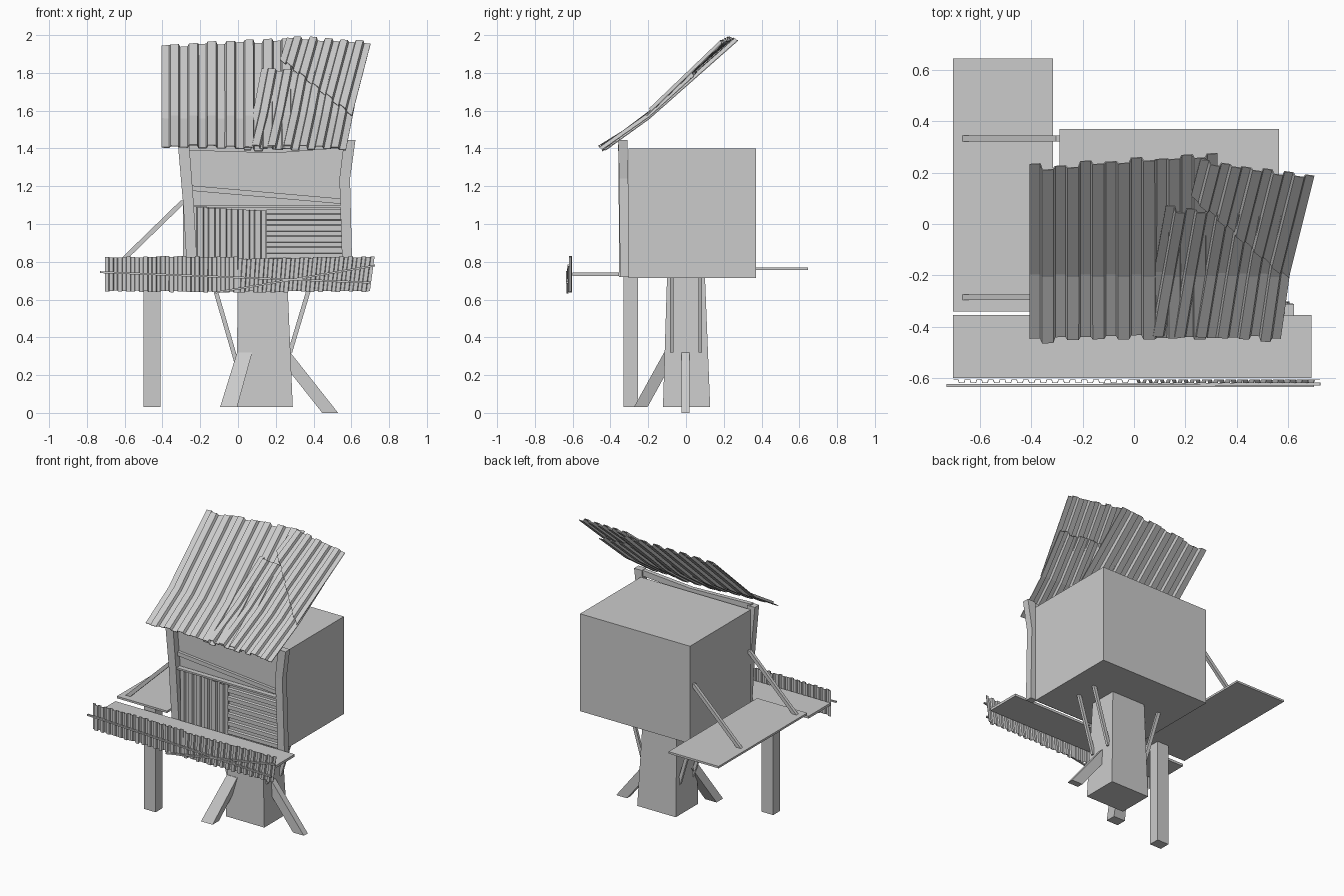
import bpy, bmesh, random
from mathutils import Vector

random.seed(4)


def finish(name, bm):
    bmesh.ops.recalc_face_normals(bm, faces=bm.faces)
    me = bpy.data.meshes.new(name)
    bm.to_mesh(me)
    bm.free()
    ob = bpy.data.objects.new(name, me)
    bpy.context.collection.objects.link(ob)
    return ob


def prism(name, rings):
    """Timber lofted through level rectangles: (x, y, z, half_x, half_y)."""
    bm = bmesh.new()
    loops = [[bm.verts.new((x + sx * hx, y + sy * hy, z))
              for sx, sy in ((-1, -1), (1, -1), (1, 1), (-1, 1))]
             for x, y, z, hx, hy in rings]
    for a, b in zip(loops, loops[1:]):
        for i in range(4):
            j = (i + 1) % 4
            bm.faces.new((a[i], a[j], b[j], b[i]))
    bm.faces.new(loops[0])
    bm.faces.new(loops[-1])
    return finish(name, bm)


def box(name, x0, x1, y0, y1, z0, z1):
    c = ((x0 + x1) / 2, (y0 + y1) / 2)
    h = ((x1 - x0) / 2, (y1 - y0) / 2)
    return prism(name, [(*c, z0, *h), (*c, z1, *h)])


def bar(name, a, b, w, d):
    """Square-ended bar from a to b."""
    a, b = Vector(a), Vector(b)
    bm = bmesh.new()
    bmesh.ops.create_cube(bm, size=1)
    bmesh.ops.scale(bm, vec=(w, d, (b - a).length), verts=bm.verts)
    ob = finish(name, bm)
    ob.rotation_mode = 'QUATERNION'
    ob.rotation_quaternion = (b - a).to_track_quat('Z', 'Y')
    ob.location = (a + b) / 2
    return ob


def corrugated(name, rows, n, amp, jitter=0.0, thick=0.005):
    """Ribbed sheet: rows are (left, right) points, n ribs across."""
    rows = [(Vector(a), Vector(b)) for a, b in rows]
    along = (rows[-1][0] - rows[0][0]).normalized()
    nrm = (rows[0][1] - rows[0][0] + rows[-1][1] - rows[-1][0]).cross(along).normalized()
    bm = bmesh.new()
    cols = []
    for i in range(n):
        j0, j1 = random.uniform(-jitter, jitter), random.uniform(-jitter, jitter)
        h = amp if i % 2 else -amp
        for f in (0.08, 0.92):
            col = []
            for k, (a, b) in enumerate(rows):
                p = a.lerp(b, (i + f) / n) + nrm * h
                if k == 0:
                    p += along * j0
                if k == len(rows) - 1:
                    p += along * j1
                col.append(bm.verts.new(p))
            cols.append(col)
    for a, b in zip(cols, cols[1:]):
        for k in range(len(rows) - 1):
            bm.faces.new((a[k], b[k], b[k + 1], a[k + 1]))
    ob = finish(name, bm)
    m = ob.modifiers.new("thickness", 'SOLIDIFY')
    m.thickness = thick
    m.offset = 0
    return ob


# cabin and the trunk it stands on
box("cabin", -0.29, 0.565, -0.305, 0.37, 0.715, 1.40)
prism("trunk", [(0.14, 0.003, 0.03, 0.15, 0.125), (0.13, 0, 0.73, 0.13, 0.10)])

# stabilising legs and deck post
prism("side_leg", [(0.488, -0.003, 0.0, 0.042, 0.022), (0.235, -0.003, 0.32, 0.042, 0.022)])
prism("front_leg", [(-0.05, -0.24, 0.03, 0.045, 0.036), (0.035, -0.08, 0.32, 0.04, 0.036)])
box("deck_post", -0.50, -0.41, -0.33, -0.255, 0.03, 0.755)

# thin braces between trunk and cabin floor
for i, y in enumerate((-0.075, 0.075)):
    prism(f"left_brace_{i}", [(0.0, y, 0.24, 0.012, 0.009), (-0.14, y, 0.72, 0.012, 0.009)])
    prism(f"right_brace_{i}", [(0.275, y, 0.32, 0.012, 0.009), (0.395, y, 0.72, 0.012, 0.009)])

# decks with slanting stays to the cabin wall
box("front_deck", -0.705, 0.69, -0.60, -0.355, 0.725, 0.742)
box("side_deck", -0.705, -0.315, -0.34, 0.645, 0.757, 0.771)
for i, y in enumerate((-0.285, 0.333)):
    prism(f"deck_stay_{i}", [(-0.655, y, 0.765, 0.018, 0.011), (-0.285, y, 1.125, 0.018, 0.011)])

# bent porch posts and beams
prism("left_porch_post", [(-0.24, -0.33, 0.72, 0.028, 0.024), (-0.262, -0.332, 1.10, 0.028, 0.024),
                          (-0.288, -0.335, 1.42, 0.03, 0.024)])
prism("right_porch_post", [(0.58, -0.325, 0.72, 0.026, 0.024), (0.565, -0.33, 1.24, 0.028, 0.024),
                           (0.592, -0.335, 1.445, 0.03, 0.024)])
bar("top_beam_left", (-0.28, -0.335, 1.41), (0.2, -0.335, 1.395), 0.03, 0.04)
bar("top_beam_right", (0.19, -0.335, 1.395), (0.59, -0.335, 1.425), 0.03, 0.04)
bar("slanted_plank", (-0.25, -0.318, 1.19), (0.55, -0.318, 1.12), 0.02, 0.028)
bar("window_sill", (-0.25, -0.33, 1.095), (0.55, -0.33, 1.092), 0.035, 0.012)

# ribbed front wall panels, one upright and one sideways
corrugated("left_wall_panel", [((-0.245, -0.325, 0.72), (0.15, -0.325, 0.72)),
                               ((-0.245, -0.325, 1.09), (0.15, -0.325, 1.07))], 13, 0.007)
corrugated("right_wall_panel", [((0.15, -0.32, 1.08), (0.15, -0.32, 0.73)),
                                ((0.555, -0.32, 1.08), (0.555, -0.32, 0.73))], 12, 0.007)

# ribbed railing sheets with two crooked rails
corrugated("left_railing", [((-0.705, -0.612, 0.645), (0.0, -0.612, 0.64)),
                            ((-0.705, -0.612, 0.825), (0.0, -0.612, 0.828))], 31, 0.006, 0.004, 0.003)
corrugated("right_railing", [((-0.01, -0.612, 0.64), (0.70, -0.612, 0.643)),
                             ((0.0, -0.612, 0.815), (0.725, -0.612, 0.828))], 31, 0.006, 0.004, 0.003)
bar("long_rail", (-0.73, -0.629, 0.745), (0.70, -0.629, 0.69), 0.012, 0.01)
bar("short_rail", (-0.12, -0.627, 0.637), (0.725, -0.622, 0.78), 0.012, 0.01)

# three overlapping roof sheets
corrugated("main_roof_sheet", [((-0.41, -0.455, 1.41), (0.33, -0.435, 1.395)),
                               ((-0.41, -0.20, 1.565), (0.33, -0.20, 1.565)),
                               ((-0.41, 0.22, 1.945), (0.33, 0.27, 1.98))], 15, 0.009, 0.01)
corrugated("lower_roof_sheet", [((0.03, -0.435, 1.405), (0.575, -0.45, 1.40)),
                                ((0.075, -0.19, 1.59), (0.61, -0.20, 1.575)),
                                ((0.12, 0.06, 1.825), (0.65, 0.03, 1.785))], 13, 0.009, 0.01)
corrugated("upper_roof_sheet", [((0.22, 0.11, 1.88), (0.605, -0.22, 1.575)),
                                ((0.255, 0.245, 1.99), (0.705, 0.18, 1.96))], 11, 0.009, 0.004)
